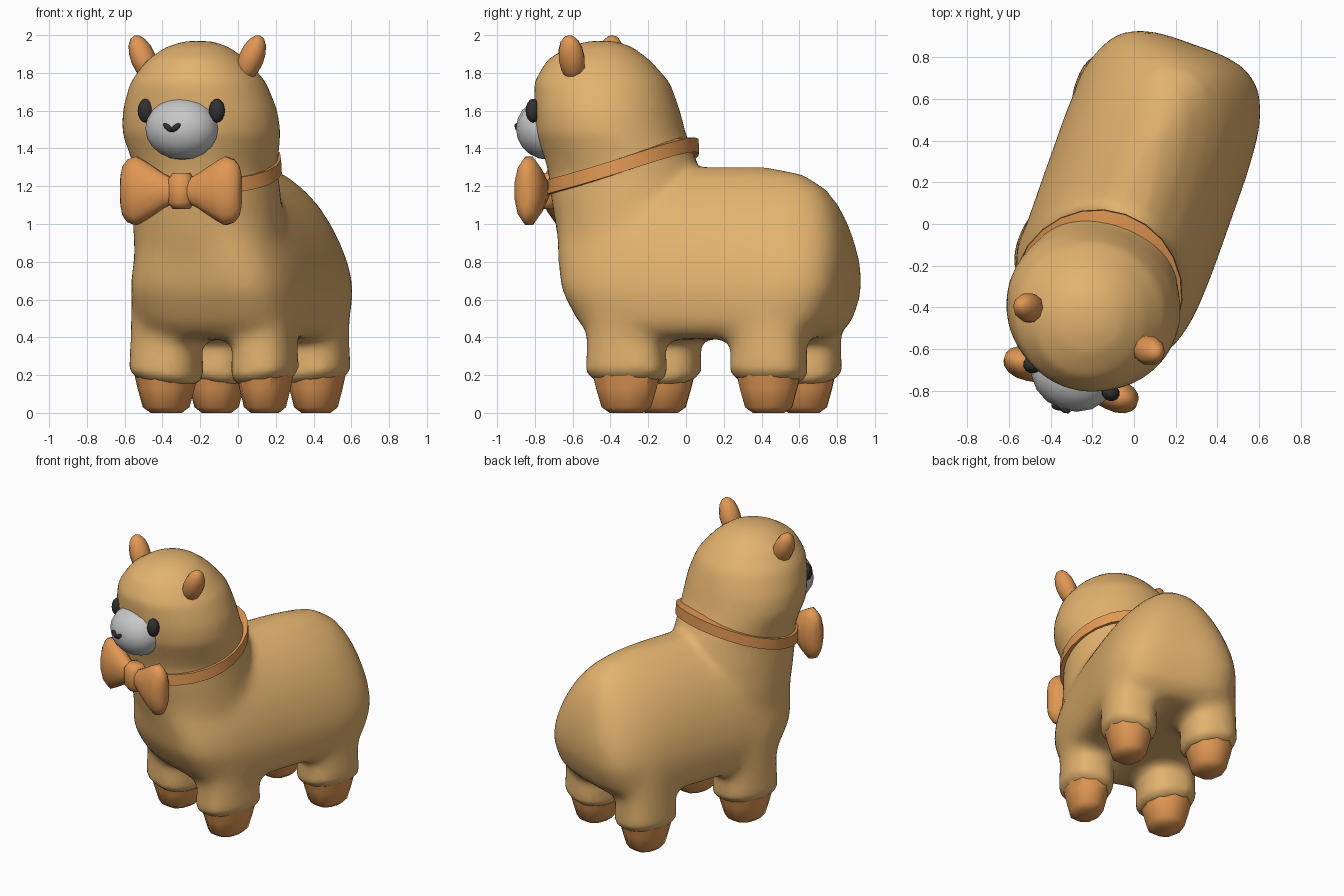
import bpy, bmesh, math
from mathutils import Matrix, Vector

if "Cube" in bpy.data.objects:
    bpy.data.objects.remove(bpy.data.objects["Cube"])

# Built symmetric about x = 0, then turned about z into its final pose
WORLD = Matrix.Rotation(math.radians(-19.5), 4, 'Z') @ Matrix.Translation((-0.035, 0, 0))


def material(name, r, g, b):
    m = bpy.data.materials.new(name)
    m.diffuse_color = (r, g, b, 1)
    m.use_nodes = True
    m.node_tree.nodes["Principled BSDF"].inputs["Base Color"].default_value = m.diffuse_color
    return m


TAN = material("tan_wool", 0.77, 0.45, 0.158)
ORANGE = material("orange_brown", 0.75, 0.31, 0.088)
GREY = material("light_grey", 0.57, 0.57, 0.57)
BLACK = material("charcoal", 0.03, 0.03, 0.03)


def finish(name, bm, mat, angle=40):
    bm.transform(WORLD)
    bmesh.ops.recalc_face_normals(bm, faces=bm.faces[:])
    me = bpy.data.meshes.new(name)
    bm.to_mesh(me)
    bm.free()
    me.materials.append(mat)
    me.shade_smooth()
    me.set_sharp_from_angle(angle=math.radians(angle))
    ob = bpy.data.objects.new(name, me)
    bpy.context.collection.objects.link(ob)
    return ob


def bake(ob):
    """Apply all modifiers of an object."""
    deps = bpy.context.evaluated_depsgraph_get()
    me = bpy.data.meshes.new_from_object(ob.evaluated_get(deps))
    ob.modifiers.clear()
    ob.data = me
    me.materials.clear()
    me.materials.append(TAN)


def loft(bm, rings, n=32, matrix=Matrix()):
    """Rings are (z, centre_y, half_x, half_y, squareness), capped at both ends."""
    rows = []
    for z, cy, a, b, p in rings:
        row = []
        for i in range(n):
            t = 2 * math.pi * (i + 0.5) / n
            c, s = math.cos(t), math.sin(t)
            x = a * math.copysign(abs(c) ** (2 / p), c)
            y = cy + b * math.copysign(abs(s) ** (2 / p), s)
            row.append(bm.verts.new(matrix @ Vector((x, y, z))))
        rows.append(row)
    for lo, hi in zip(rows, rows[1:]):
        for i in range(n):
            j = (i + 1) % n
            bm.faces.new((lo[i], lo[j], hi[j], hi[i]))
    bm.faces.new(rows[0][::-1])
    bm.faces.new(rows[-1])


def ellipsoid(name, centre, radii, mat, tilt=0, seg=12, rows=8):
    bm = bmesh.new()
    bmesh.ops.create_uvsphere(bm, u_segments=seg, v_segments=rows, radius=1)
    bm.transform(Matrix.Translation(centre) @ Matrix.Rotation(tilt, 4, 'Y')
                 @ Matrix.Diagonal((*radii, 1)))
    return finish(name, bm, mat, 60)


# Leg name, position, and width and depth scale
LEGS = [("front_left", -0.28, -0.25, 1, 1), ("front_right", 0.275, -0.25, 0.88, 1.03),
        ("rear_left", -0.28, 0.55, 0.95, 0.95), ("rear_right", 0.278, 0.55, 0.93, 0.97)]

# Woolly body: torso, neck with head, and legs fused into one skin
bm = bmesh.new()
torso = [(0.39, -0.45, 0.76, 0.38, 3), (0.47, -0.54, 0.85, 0.45, 4.2),
         (0.65, -0.64, 0.91, 0.465, 4.2), (0.80, -0.67, 0.91, 0.44, 3.8),
         (0.95, -0.69, 0.885, 0.39, 3.3), (1.08, -0.67, 0.84, 0.32, 3),
         (1.18, -0.60, 0.77, 0.235, 2.7), (1.26, -0.45, 0.65, 0.14, 2.5),
         (1.30, -0.40, 0.46, 0.06, 2)]
loft(bm, [(z, (f + k) / 2, a, (k - f) / 2, p) for z, f, k, a, p in torso],
     32, Matrix.Translation((0.008, 0, 0)))
loft(bm, [(0.65, -0.27, 0.39, 0.345, 2.2), (0.95, -0.325, 0.40, 0.39, 2.2),
          (1.15, -0.345, 0.385, 0.41, 2.1), (1.27, -0.36, 0.375, 0.41, 2),
          (1.38, -0.40, 0.398, 0.40, 2), (1.48, -0.44, 0.425, 0.395, 2),
          (1.60, -0.46, 0.416, 0.383, 2), (1.75, -0.49, 0.362, 0.362, 2),
          (1.87, -0.51, 0.265, 0.275, 2), (1.94, -0.50, 0.165, 0.17, 2),
          (1.97, -0.49, 0.07, 0.07, 2)], 32, Matrix.Translation((-0.015, 0, 0)))
for _, x, y, w, d in LEGS:
    # the cuff of each leg hangs a little lower on the inner side
    shear = Matrix.Diagonal((w, d, 1, 1))
    shear[2][0] = math.copysign(0.12, x)
    loft(bm, [(0.165, 0, 0.15, 0.165, 2.3), (0.207, 0, 0.186, 0.208, 2.5),
              (0.38, 0, 0.184, 0.208, 2.5), (0.65, 0, 0.175, 0.205, 2.5)],
         24, Matrix.Translation((x, y, 0)) @ shear)
body = finish("woolly_body", bm, TAN)
mod = body.modifiers.new("fuse", 'REMESH')
mod.mode, mod.voxel_size = 'VOXEL', 0.02
bake(body)

# Soften the skin: lightly at the cuffs, strongly where parts meet
bm = bmesh.new()
bm.from_mesh(body.data)
for low, high, times in ((0, 3, 3), (0.27, 3, 8), (0.31, 1.16, 10), (0.35, 1.10, 12)):
    verts = [v for v in bm.verts if low < v.co.z < high]
    for _ in range(times):
        bmesh.ops.smooth_vert(bm, verts=verts, factor=0.5,
                              use_axis_x=True, use_axis_y=True, use_axis_z=True)
bm.to_mesh(body.data)
bm.free()
body.modifiers.new("simplify", 'DECIMATE').ratio = 0.25
bake(body)
body.data.shade_smooth()
body.data.set_sharp_from_angle(angle=math.radians(50))

# Hooves
for name, x, y, w, d in LEGS:
    bm = bmesh.new()
    loft(bm, [(0, 0, 0.08, 0.09, 2.2), (0.03, 0, 0.120, 0.135, 2.2),
              (0.13, 0, 0.147, 0.165, 2.2), (0.21, 0, 0.165, 0.185, 2.2)],
         10, Matrix.Translation((x, y, 0)) @ Matrix.Diagonal((w, d, 1, 1)))
    finish(name + "_hoof", bm, ORANGE)

# Ears and eyes, mirrored
for side, s in (("left", -1), ("right", 1)):
    ellipsoid(side + "_ear", (s * 0.303, -0.547, 1.876), (0.066, 0.072, 0.132),
              ORANGE, s * math.radians(23), 10, 8)
    ellipsoid(side + "_eye", (s * 0.200, -0.80, 1.60), (0.044, 0.04, 0.063), BLACK)

# Muzzle and the small V-shaped nose
ellipsoid("muzzle", (0, -0.785, 1.505), (0.20, 0.168, 0.165), GREY, 0, 16, 10)
for side, s in (("left", -1), ("right", 1)):
    ellipsoid(side + "_nose_stroke", (s * 0.021, -0.950, 1.510), (0.034, 0.016, 0.015),
              BLACK, s * math.radians(-38), 8, 6)

# Collar: a band sloping up towards the back of the neck
bm = bmesh.new()
N, rows = 24, []
for i in range(N):
    t = 2 * math.pi * i / N
    c, s = math.cos(t), math.sin(t)
    k = (s + 1) / 2
    z = 1.19 + 0.10 * k + 0.13 * k * k
    rows.append([bm.verts.new(((0.390 + d) * c - 0.018, -0.373 + (0.387 + d) * s, z + h))
                 for d, h in ((-0.05, -0.038), (0.018, -0.038), (0.014, 0.038), (-0.05, 0.038))])
for i in range(N):
    p, q = rows[i], rows[(i + 1) % N]
    for j in range(4):
        m = (j + 1) % 4
        bm.faces.new((p[j], q[j], q[m], p[m]))
finish("collar", bm, ORANGE)

# Bow: two flared lobes and a knot
for side, s in (("left", -1), ("right", 1)):
    bm = bmesh.new()
    place = (Matrix.Translation((0, -0.805, 1.175)) @ Matrix.Diagonal((s, 1, 1, 1))
             @ Matrix.Rotation(math.pi / 2, 4, 'Y'))
    loft(bm, [(0.02, 0, 0.055, 0.04, 2), (0.10, 0, 0.095, 0.06, 2),
              (0.20, 0, 0.160, 0.078, 2), (0.25, 0, 0.188, 0.08, 2),
              (0.295, 0, 0.172, 0.068, 2), (0.325, 0, 0.135, 0.045, 2),
              (0.337, 0, 0.09, 0.02, 2)], 12, place)
    finish(side + "_bow_lobe", bm, ORANGE, 55)
bm = bmesh.new()
loft(bm, [(-0.095, 0, 0.045, 0.045, 2.5), (-0.06, 0, 0.068, 0.072, 2.5),
          (0.06, 0, 0.068, 0.072, 2.5), (0.095, 0, 0.045, 0.045, 2.5)],
     10, Matrix.Translation((0, -0.80, 1.175)))
finish("bow_knot", bm, ORANGE, 55)
